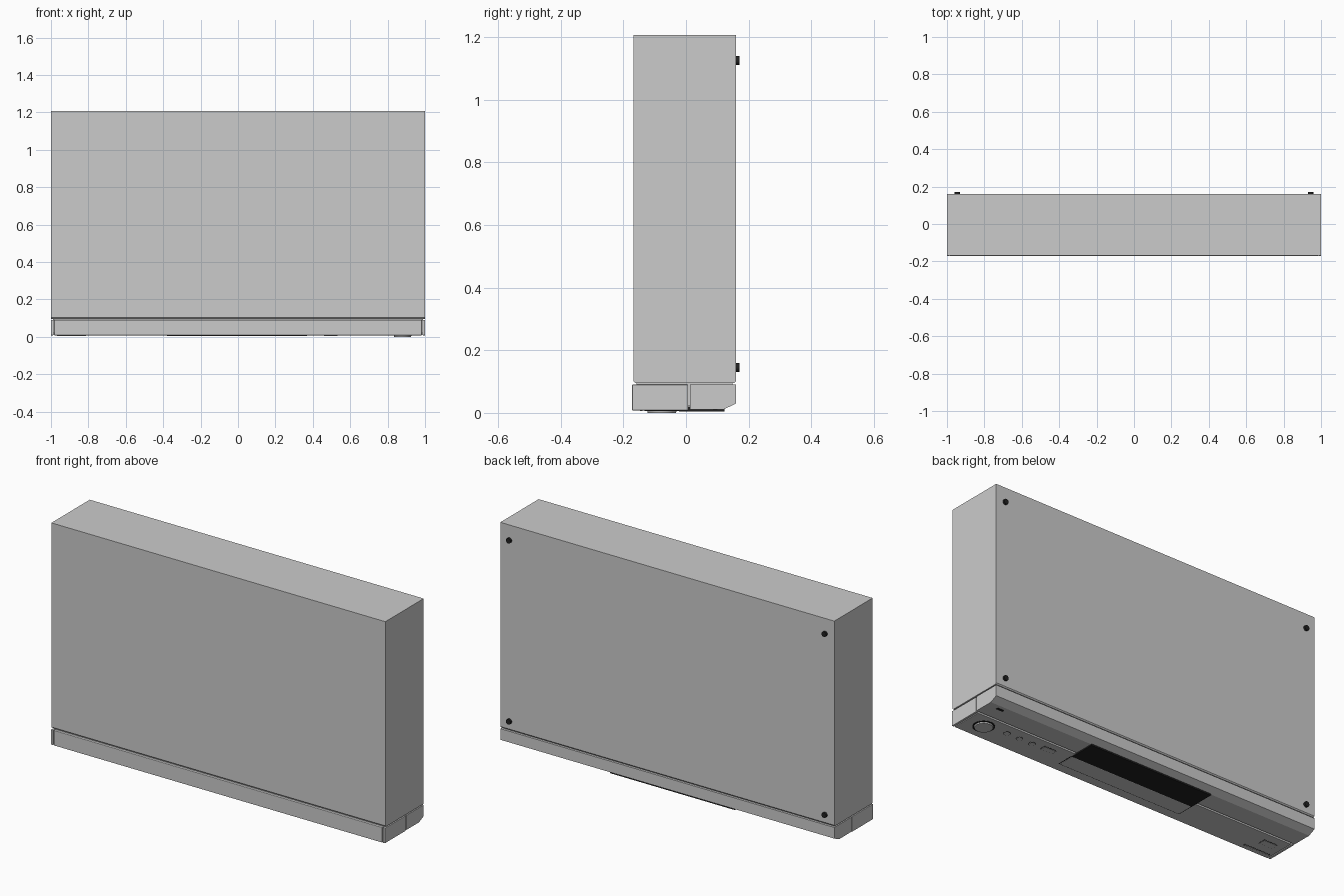
import bpy, bmesh, math
from mathutils import Matrix

if "Cube" in bpy.data.objects:
    bpy.data.objects.remove(bpy.data.objects["Cube"])

def material(name, c):
    m = bpy.data.materials.new(name)
    m.diffuse_color = (c, c, c, 1)
    m.use_nodes = True
    m.node_tree.nodes["Principled BSDF"].inputs["Base Color"].default_value = m.diffuse_color
    return m

BLACK = material("black_plastic", 0.015)

def finish(name, bm, mat=None):
    bmesh.ops.recalc_face_normals(bm, faces=bm.faces)
    me = bpy.data.meshes.new(name)
    bm.to_mesh(me)
    bm.free()
    ob = bpy.data.objects.new(name, me)
    bpy.context.collection.objects.link(ob)
    if mat:
        me.materials.append(mat)
    return ob

def bevel(ob, w, seg=2):
    b = ob.modifiers.new("edge", 'BEVEL')
    b.width, b.segments, b.limit_method = w, seg, 'ANGLE'
    return ob

def box(name, x, y, z, mat=None):
    bm = bmesh.new()
    bmesh.ops.create_cube(bm, size=1)
    for v in bm.verts:
        v.co = [r[0] + (c + 0.5) * (r[1] - r[0]) for c, r in zip(v.co, (x, y, z))]
    return finish(name, bm, mat)

def prism(name, yz, x0, x1):
    bm = bmesh.new()
    f = bm.faces.new([bm.verts.new((x0, y, z)) for y, z in yz])
    g = bmesh.ops.extrude_face_region(bm, geom=[f])
    for v in g["geom"]:
        if isinstance(v, bmesh.types.BMVert):
            v.co.x = x1
    return finish(name, bm)

def disc(name, loc, r, depth, along_y=False, mat=None, sides=32, r2=None):
    bm = bmesh.new()
    bmesh.ops.create_cone(bm, cap_ends=True, segments=sides, radius1=r2 or r, radius2=r, depth=depth)
    if along_y:
        bmesh.ops.rotate(bm, verts=bm.verts, matrix=Matrix.Rotation(math.pi / 2, 3, 'X'))
    bmesh.ops.translate(bm, verts=bm.verts, vec=loc)
    ob = finish(name, bm, mat)
    for p in ob.data.polygons:
        p.use_smooth = len(p.vertices) == 4
    return ob

# Main casing: bottom edges slightly eased
prism("casing", [(-0.168, 1.207), (-0.168, 0.102), (-0.162, 0.096),
                 (0.155, 0.096), (0.16, 0.102), (0.16, 1.207)], -1, 1)
# Recessed neck making the shadow gap
box("neck", (-0.988, 0.988), (-0.158, 0.148), (0.075, 0.1))

# Fascia: chamfered half, plain half, end caps, groove floor
prism("upper_fascia", [(0.012, 0.09), (0.16, 0.09), (0.16, 0.03),
                       (0.12, 0.011), (0.012, 0.011)], -1, 1)
bevel(box("lower_fascia", (-0.983, 0.983), (-0.172, 0.004), (0.008, 0.09)), 0.002)
box("fascia_core", (-0.99, 0.99), (-0.165, 0.05), (0.022, 0.086))
for side, s in (("left", -1), ("right", 1)):
    x = sorted((s * 0.987, s * 1.0))
    bevel(box(side + "_end_cap", x, (-0.172, 0.007), (0.008, 0.09)), 0.002)

# Display window and disc drawer
box("display_window", (-0.38, 0.37), (-0.022, 0.123), (0.004, 0.02), BLACK)
box("drawer_recess", (-0.384, 0.374), (-0.12, -0.022), (0.0076, 0.02), BLACK)
bevel(box("drawer_front", (-0.379, 0.369), (-0.116, -0.024), (0.0055, 0.02)), 0.002)

# Rotary knob with ring
disc("knob_ring", (0.88, -0.077, 0.0125), 0.055, 0.012, mat=BLACK)
disc("knob", (0.88, -0.077, 0.01), 0.05, 0.02, r2=0.045)

# Small round buttons
for i, x in enumerate((0.75, 0.672, 0.594)):
    disc(f"round_button_{i}_ring", (x, -0.057, 0.0125), 0.018, 0.0105, mat=BLACK)
    disc(f"round_button_{i}", (x, -0.057, 0.0115), 0.0155, 0.011)

# Rectangular controls: name, centre x, centre y, half width, half depth
for name, x, y, w, d in (("open_button", 0.496, -0.05, 0.038, 0.018),
                         ("socket_cover", -0.897, -0.065, 0.042, 0.022),
                         ("power_bar", -0.89, -0.143, 0.08, 0.007)):
    box(name + "_rim", (x - w, x + w), (y - d, y + d), (0.0073, 0.02), BLACK)
    e = 0.003
    box(name, (x - w + e, x + w - e), (y - d + e, y + d - e), (0.0055, 0.02))
box("indicator", (0.9, 0.94), (0.086, 0.1), (0.0095, 0.02), BLACK)

# Four feet on the back face
for x in (-0.945, 0.945):
    for z in (0.145, 1.125):
        disc(f"foot_{'r' if x > 0 else 'l'}_{'top' if z > 1 else 'low'}",
             (x, 0.164, z), 0.014, 0.014, True, BLACK, 24)
